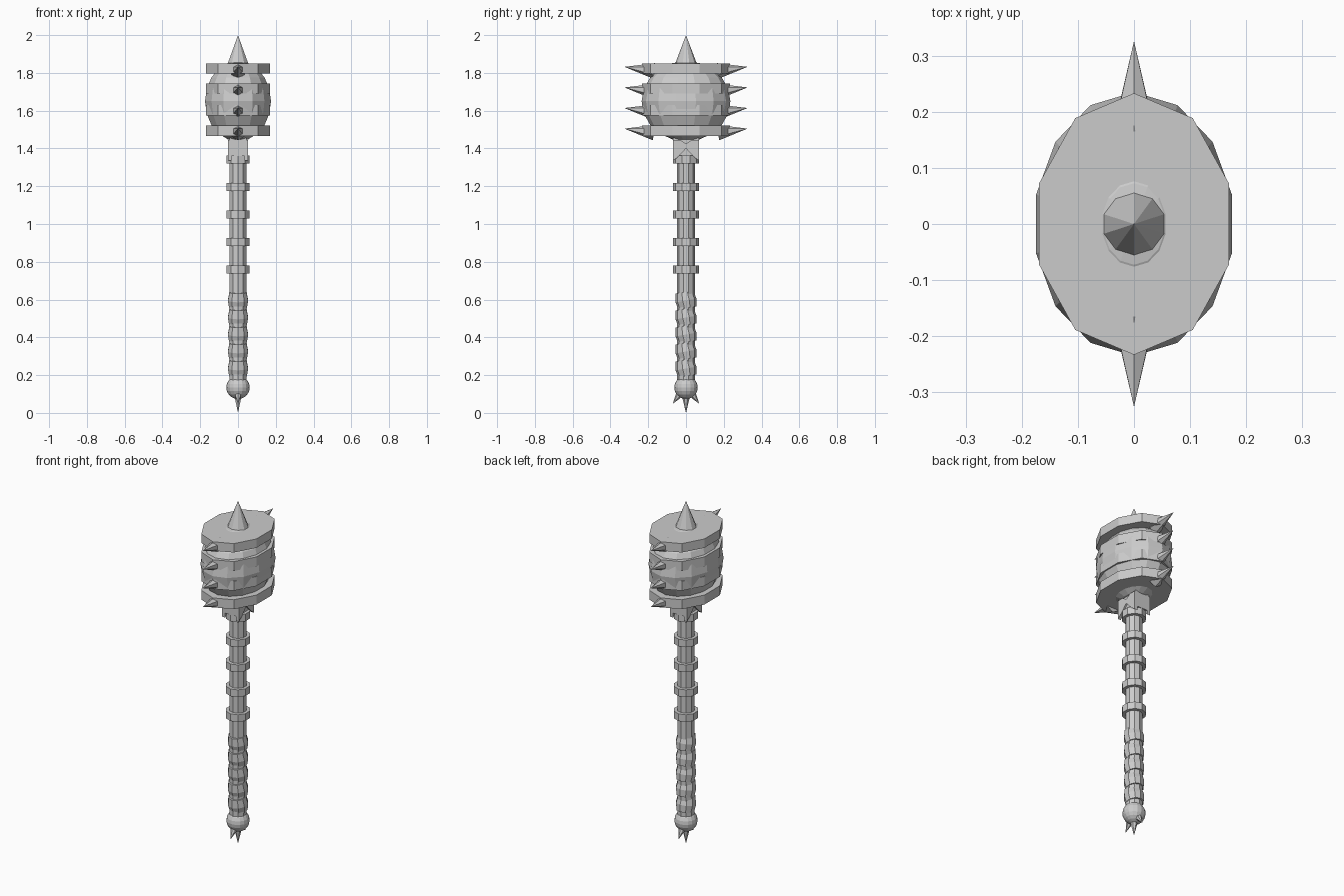
import bpy, math
from mathutils import Vector, Matrix

if "Cube" in bpy.data.objects:
    bpy.data.objects.remove(bpy.data.objects["Cube"])

steel = bpy.data.materials.new("steel grey")
steel.diffuse_color = (0.6, 0.6, 0.6, 1)
steel.use_nodes = True
steel.node_tree.nodes["Principled BSDF"].inputs["Base Color"].default_value = steel.diffuse_color


def make(name, verts, faces):
    me = bpy.data.meshes.new(name)
    me.from_pydata(verts, [], faces)
    me.materials.append(steel)
    ob = bpy.data.objects.new(name, me)
    bpy.context.collection.objects.link(ob)
    return ob


def lathe(name, profile, n, sy=1.0, mat=None):
    """Stack of n-sided rings (radius, z), bottom to top, with a corner on +y; radius 0 is a tip."""
    verts, rings, faces = [], [], []
    for r, z in profile:
        start = len(verts)
        if r == 0:
            verts.append(Vector((0, 0, z)))
            rings.append([start] * n)
        else:
            for i in range(n):
                a = math.pi / 2 + 2 * math.pi * i / n
                verts.append(Vector((r * math.cos(a), r * sy * math.sin(a), z)))
            rings.append(list(range(start, start + n)))
    for lo, hi in zip(rings, rings[1:]):
        for i in range(n):
            j = (i + 1) % n
            faces.append(list(dict.fromkeys([lo[i], lo[j], hi[j], hi[i]])))
    if profile[0][0] > 0:
        faces.append(rings[0][::-1])
    if profile[-1][0] > 0:
        faces.append(rings[-1])
    if mat:
        verts = [mat @ v for v in verts]
    return make(name, verts, faces)


def ball(name, r, rz, z, n, rings, sy=1.0):
    prof = []
    for k in range(rings + 1):
        a = math.pi * k / rings
        prof.append((0 if k in (0, rings) else r * math.sin(a), z - rz * math.cos(a)))
    return lathe(name, prof, n, sy)


def spike(name, base, tip, r, n=6):
    base, tip = Vector(base), Vector(tip)
    d = tip - base
    # keep a corner in the y-z plane
    zax = d.normalized()
    xax = Vector((1, 0, 0))
    yax = zax.cross(xax)
    rot = Matrix((xax, yax, zax)).transposed().to_4x4()
    return lathe(name, [(r, 0), (0, d.length)], n, 1, Matrix.Translation(base) @ rot)


# Head: oval ball, four oval bands and the crown spike
ball("head_core", 0.179, 0.212, 1.65, 14, 10, 1.313)
for i, (z0, z1) in enumerate([(1.467, 1.522), (1.575, 1.63), (1.69, 1.745), (1.798, 1.85)]):
    lathe(f"head_band_{i}", [(0.178, z0), (0.178, z1)], 10, 1.31)
lathe("crown_spike", [(0.057, 1.85), (0, 2.0)], 10)

# Side spikes, slightly upturned
for i in range(4):
    z = 1.484 + 0.109 * i
    for s in (-1, 1):
        spike(f"head_spike_{i}_{'front' if s < 0 else 'back'}",
              (0, s * 0.17, z), (0, s * 0.326, z + 0.021), 0.041)

# Neck block with notched cheek plates
x, y = 0.045, 0.068
make("neck_block",
     [(a, b, c) for c in (1.36, 1.455) for a, b in ((-x, -y), (x, -y), (x, y), (-x, y))],
     [(3, 2, 1, 0), (4, 5, 6, 7), (0, 1, 5, 4), (1, 2, 6, 5), (2, 3, 7, 6), (3, 0, 4, 7)])
outline = [(-0.069, 1.335), (-0.042, 1.355), (0, 1.40), (0.042, 1.355), (0.069, 1.335),
           (0.069, 1.445), (0.03, 1.445), (0, 1.425), (-0.03, 1.445), (-0.069, 1.445)]
m = len(outline)
for s in (-1, 1):
    verts = [(s * px, b, c) for px in (0.035, 0.054) for b, c in outline]
    faces = [list(range(m))[::-1], list(range(m, 2 * m))]
    faces += [(i, (i + 1) % m, m + (i + 1) % m, m + i) for i in range(m)]
    if s < 0:
        faces = [list(f)[::-1] for f in faces]
    make(f"neck_plate_{'left' if s < 0 else 'right'}", verts, faces)

# Shaft and its rings
lathe("shaft", [(0.047, 0.17), (0.047, 1.45)], 10)
for i in range(5):
    z = 0.76 + 0.1455 * i
    lathe(f"shaft_ring_{i}", [(0.065, z - 0.021), (0.065, z + 0.021)], 10, 1.04)

# Grip wraps: tapered, tilted sleeves
for i in range(5):
    z = 0.235 + 0.09 * i
    mat = Matrix.Translation((0, 0, z)) @ Matrix.Rotation(math.radians(10), 4, 'X')
    lathe(f"grip_wrap_{i}", [(0.049, -0.04), (0.056, 0.0), (0.048, 0.045)], 10, 1, mat)

# Pommel with three claws
ball("pommel", 0.062, 0.062, 0.135, 16, 10)
spike("pommel_claw_middle", (0, 0, 0.09), (0, 0, 0), 0.022)
for s in (-1, 1):
    spike(f"pommel_claw_{'front' if s < 0 else 'back'}",
          (0, s * 0.03, 0.105), (0, s * 0.07, 0.048), 0.022)
